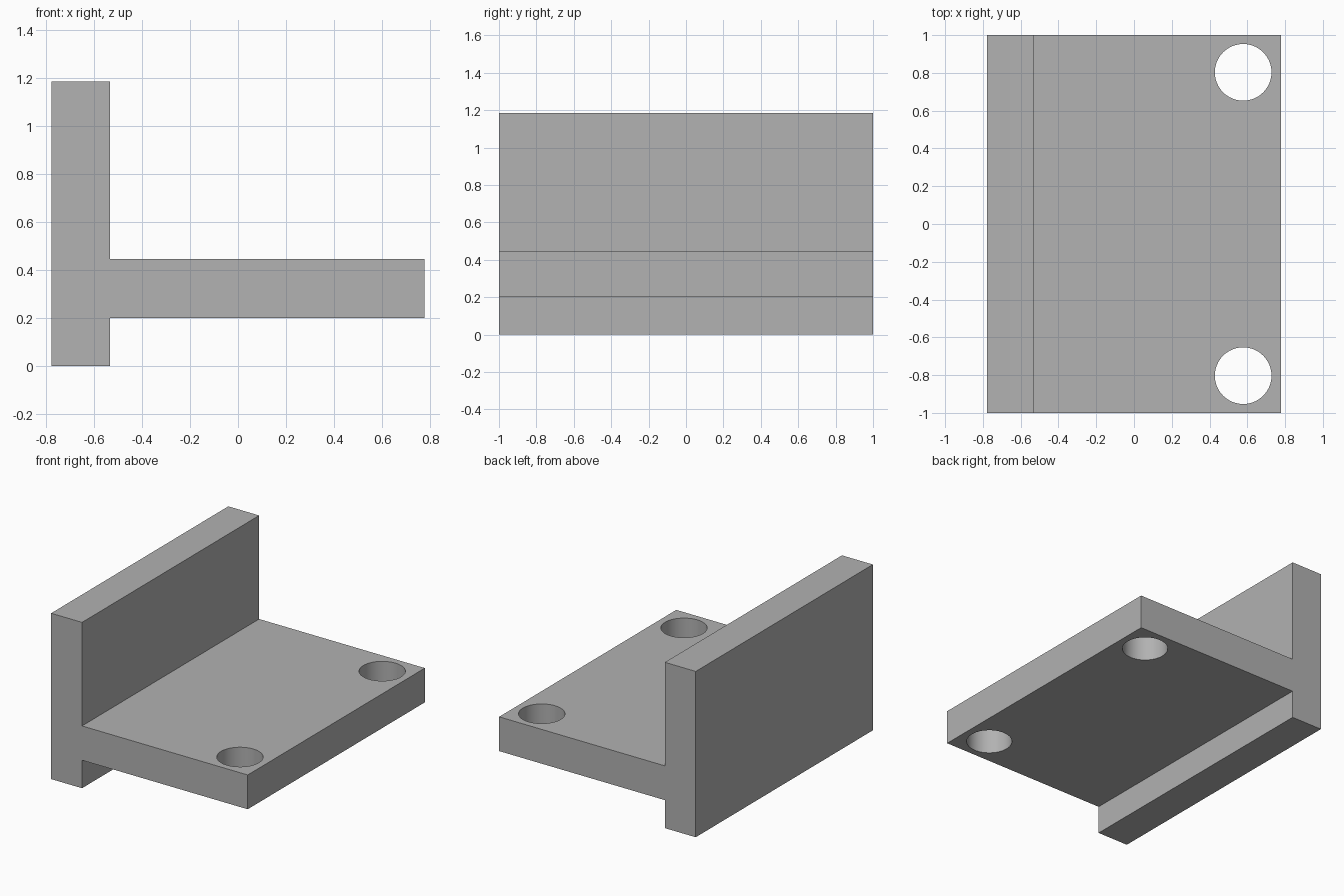
import bpy
import bmesh
from math import radians
from mathutils import Vector

cube = bpy.data.objects.get("Cube")
if cube:
    bpy.data.objects.remove(cube, do_unlink=True)

# Main dimensions
HALF_LENGTH = 1.0
LEFT, WALL, RIGHT = -0.777, -0.533, 0.777
UNDER, DECK, TOP = 0.2, 0.445, 1.185
HOLE_X, HOLE_Y, HOLE_RADIUS = 0.578, 0.803, 0.15

grey = bpy.data.materials.new("plain grey")
grey.use_nodes = True
colour = (0.445, 0.445, 0.445, 1)
grey.diffuse_color = colour
grey.node_tree.nodes["Principled BSDF"].inputs["Base Color"].default_value = colour


def link_mesh(name, bm):
    bmesh.ops.recalc_face_normals(bm, faces=bm.faces)
    mesh = bpy.data.meshes.new(name)
    bm.to_mesh(mesh)
    bm.free()
    mesh.materials.append(grey)
    obj = bpy.data.objects.new(name, mesh)
    bpy.context.collection.objects.link(obj)
    return obj


# Bracket: sideways T profile extruded from front to back
profile = [(LEFT, 0), (WALL, 0), (WALL, UNDER), (RIGHT, UNDER),
           (RIGHT, DECK), (WALL, DECK), (WALL, TOP), (LEFT, TOP)]
bm = bmesh.new()
face = bm.faces.new([bm.verts.new((x, -HALF_LENGTH, z)) for x, z in profile])
result = bmesh.ops.extrude_face_region(bm, geom=[face])
moved = [v for v in result["geom"] if isinstance(v, bmesh.types.BMVert)]
bmesh.ops.translate(bm, verts=moved, vec=Vector((0, 2 * HALF_LENGTH, 0)))
bracket = link_mesh("flanged_bracket", bm)

# Mounting holes through the two outer corners
cutters = []
for name, side in (("front_hole_cutter", -1), ("back_hole_cutter", 1)):
    bm = bmesh.new()
    bmesh.ops.create_cone(bm, cap_ends=True, segments=64, radius1=HOLE_RADIUS,
                          radius2=HOLE_RADIUS, depth=1)
    cutter = link_mesh(name, bm)
    cutter.location = (HOLE_X, side * HOLE_Y, (UNDER + DECK) / 2)
    cutter.hide_render = True
    cutters.append(cutter)
    cut = bracket.modifiers.new(name, 'BOOLEAN')
    cut.operation = 'DIFFERENCE'
    cut.solver = 'EXACT'
    cut.object = cutter

# Apply the cuts, then discard the cutters
bpy.ops.object.select_all(action='DESELECT')
bracket.select_set(True)
bpy.context.view_layer.objects.active = bracket
for name in [m.name for m in bracket.modifiers]:
    bpy.ops.object.modifier_apply(modifier=name)
for cutter in cutters:
    bpy.data.objects.remove(cutter, do_unlink=True)

# Smooth hole walls, crisp edges
bpy.ops.object.shade_smooth_by_angle(angle=radians(30))
